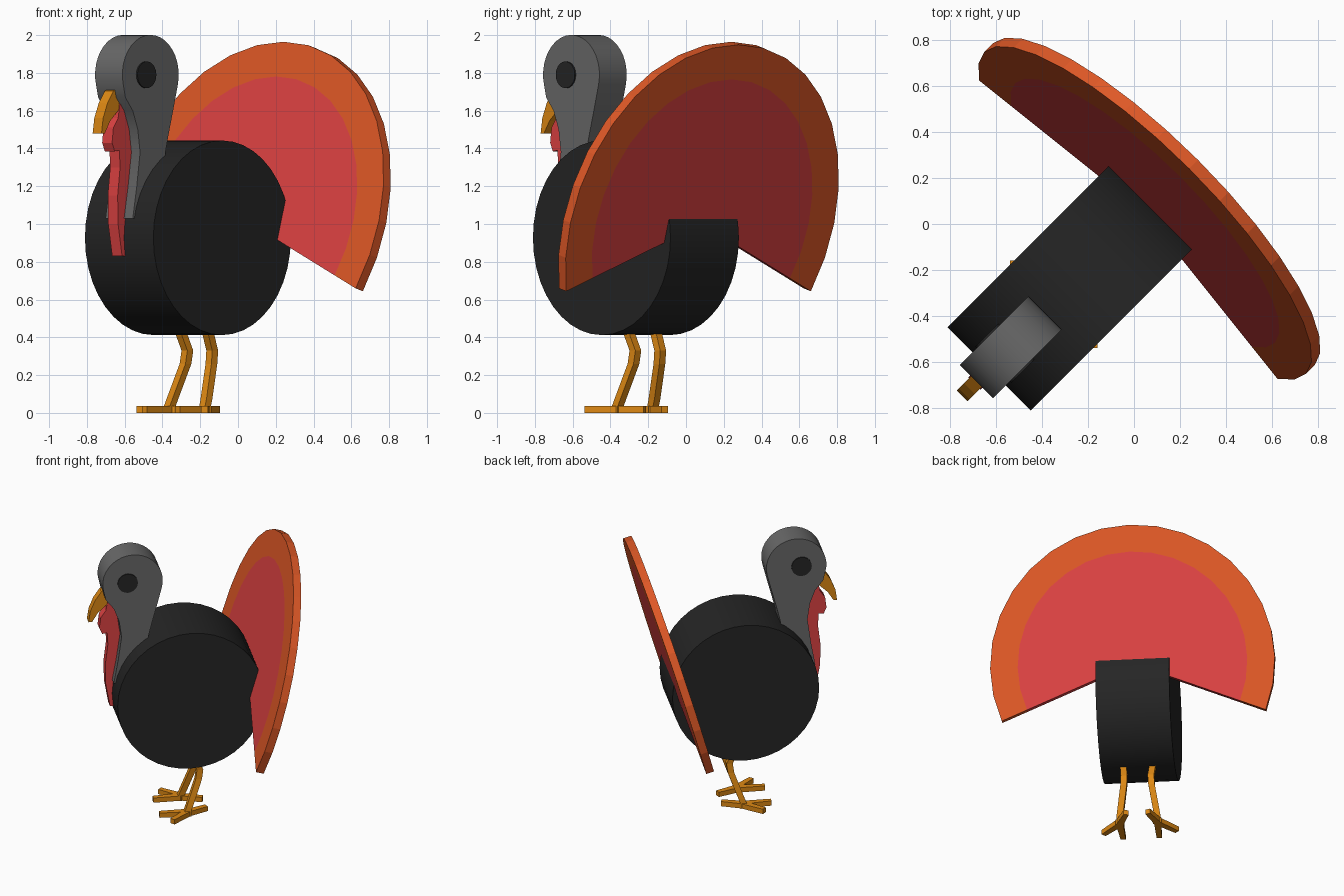
import bpy, bmesh, math
from mathutils import Matrix, Vector

if "Cube" in bpy.data.objects:
    bpy.data.objects.remove(bpy.data.objects["Cube"])

# Built facing -x (u runs backwards, v sideways), then turned 45 degrees
TURN = Matrix.Rotation(math.radians(45), 4, 'Z')


def material(name, rgb):
    lin = [((c / 255 + 0.055) / 1.055) ** 2.4 if c > 10 else c / 255 / 12.92 for c in rgb]
    m = bpy.data.materials.new(name)
    m.diffuse_color = (*lin, 1)
    m.use_nodes = True
    m.node_tree.nodes["Principled BSDF"].inputs["Base Color"].default_value = m.diffuse_color
    return m


BLACK = material("dark feathers", (37, 37, 37))
GREY = material("grey skin", (104, 104, 104))
RED = material("red", (221, 66, 66))
ORANGE = material("orange", (222, 88, 38))
YELLOW = material("yellow orange", (222, 137, 20))


def finish(name, bm, mats, smooth=False):
    bmesh.ops.recalc_face_normals(bm, faces=bm.faces)
    bm.transform(TURN)
    me = bpy.data.meshes.new(name)
    bm.to_mesh(me)
    bm.free()
    for m in mats:
        me.materials.append(m)
    ob = bpy.data.objects.new(name, me)
    bpy.context.collection.objects.link(ob)
    if smooth:
        bpy.context.view_layer.objects.active = ob
        ob.select_set(True)
        bpy.ops.object.shade_smooth_by_angle(angle=math.radians(30))
        ob.select_set(False)
    return ob


def loft(bm, rings):
    rows = [[bm.verts.new(p) for p in r] for r in rings]
    n = len(rows[0])
    for a, b in zip(rows, rows[1:]):
        for i in range(n):
            bm.faces.new((a[i], a[(i + 1) % n], b[(i + 1) % n], b[i]))
    bm.faces.new(rows[0])
    bm.faces.new(rows[-1])


def slab(name, profile, v0, v1, mat, smooth=False):
    """Side profile of (u, z) points extruded sideways."""
    bm = bmesh.new()
    loft(bm, [[(u, v, z) for u, z in profile] for v in (v0, v1)])
    return finish(name, bm, [mat], smooth)


def arc(cu, cz, r, a0, a1, n):
    return [(cu + r * math.cos(math.radians(a0 + (a1 - a0) * i / n)),
             cz + r * math.sin(math.radians(a0 + (a1 - a0) * i / n))) for i in range(n + 1)]


# Body: a thick disc
slab("body", arc(-0.375, 0.927, 0.515, 0, 360, 40)[:-1], -0.256, 0.256, BLACK, True)

# Head and neck in one profile
head = arc(-0.757, 1.79, 0.211, -14, 196, 20)
neck = [(-0.945, 1.67), (-0.89, 1.6), (-0.852, 1.5), (-0.835, 1.38), (-0.86, 1.2), (-0.89, 1.03),
        (-0.7, 1.03), (-0.66, 1.25), (-0.645, 1.38), (-0.623, 1.47), (-0.588, 1.6)]
slab("head_and_neck", head + neck, -0.102, 0.102, GREY, True)

# Beak
slab("beak", [(-0.93, 1.715), (-0.965, 1.705), (-1.01, 1.64), (-1.043, 1.56), (-1.055, 1.48),
              (-1.03, 1.48), (-0.99, 1.545), (-0.92, 1.61)], -0.033, 0.033, YELLOW)

# Wattle hanging down the front of the neck
slab("wattle", [(-0.92, 1.64), (-0.935, 1.56), (-0.97, 1.51), (-0.98, 1.43), (-0.96, 1.385),
                (-0.925, 1.39), (-0.92, 1.3), (-0.938, 1.15), (-0.935, 1.0), (-0.905, 0.83),
                (-0.865, 0.83), (-0.85, 1.1), (-0.81, 1.3), (-0.82, 1.5), (-0.86, 1.62)],
     -0.037, 0.037, RED)

# Tail fan: sector leaning back, red inside and orange rim
lean = math.radians(16)
hub = Vector((0.067, 0, 1.015))
bm = bmesh.new()
steps = 20
centre = bm.verts.new(hub)
rims = []
for r in (0.797, 0.988):
    rims.append([bm.verts.new(hub + Vector((z * math.sin(lean), v, z * math.cos(lean))))
                 for v, z in arc(0, 0, r, -22, 202, steps)])
inner, outer = rims
for i in range(steps):
    bm.faces.new((centre, inner[i], inner[i + 1]))
    bm.faces.new((inner[i], outer[i], outer[i + 1], inner[i + 1]))
ext = bmesh.ops.extrude_face_region(bm, geom=bm.faces[:], use_keep_orig=True)
back = [g for g in ext['geom'] if isinstance(g, bmesh.types.BMVert)]
bmesh.ops.translate(bm, verts=back, vec=Vector((math.cos(lean), 0, -math.sin(lean))) * 0.056)
for f in bm.faces:
    f.material_index = 1 if (f.calc_center_median() - hub).length > 0.77 else 0
finish("tail_fan", bm, [RED, ORANGE])

for side, label in ((-1, "left"), (1, "right")):
    # Eye plate
    slab("eye_" + label, arc(-0.793, 1.79, 0.071, 0, 360, 20)[:-1],
         side * 0.1, side * 0.111, BLACK)

    # Leg bending at the knee
    bm = bmesh.new()
    h = 0.022
    path = [(-0.34, 0.102, 0.5), (-0.32, 0.1, 0.41), (-0.286, 0.093, 0.33),
            (-0.296, 0.097, 0.26), (-0.365, 0.128, 0.07), (-0.385, 0.134, 0.02)]
    loft(bm, [[(u + a * h, side * v + b * h, z) for a, b in ((-1, -1), (1, -1), (1, 1), (-1, 1))]
              for u, v, z in path])
    # Toes: front, outer and back
    ankle = Vector((-0.375, side * 0.132, 0))
    for u, v in ((-0.575, 0.125), (-0.505, 0.255), (-0.235, 0.075)):
        tip = Vector((u, side * v, 0))
        d = (tip - ankle).normalized()
        s = Vector((-d.y, d.x, 0))
        up = Vector((0, 0, 0.036))
        loft(bm, [[p - s * w, p + s * w, p + s * w + up, p - s * w + up]
                  for p, w in ((ankle - d * 0.02, 0.026), (tip, 0.018))])
    finish("leg_" + label, bm, [YELLOW])
